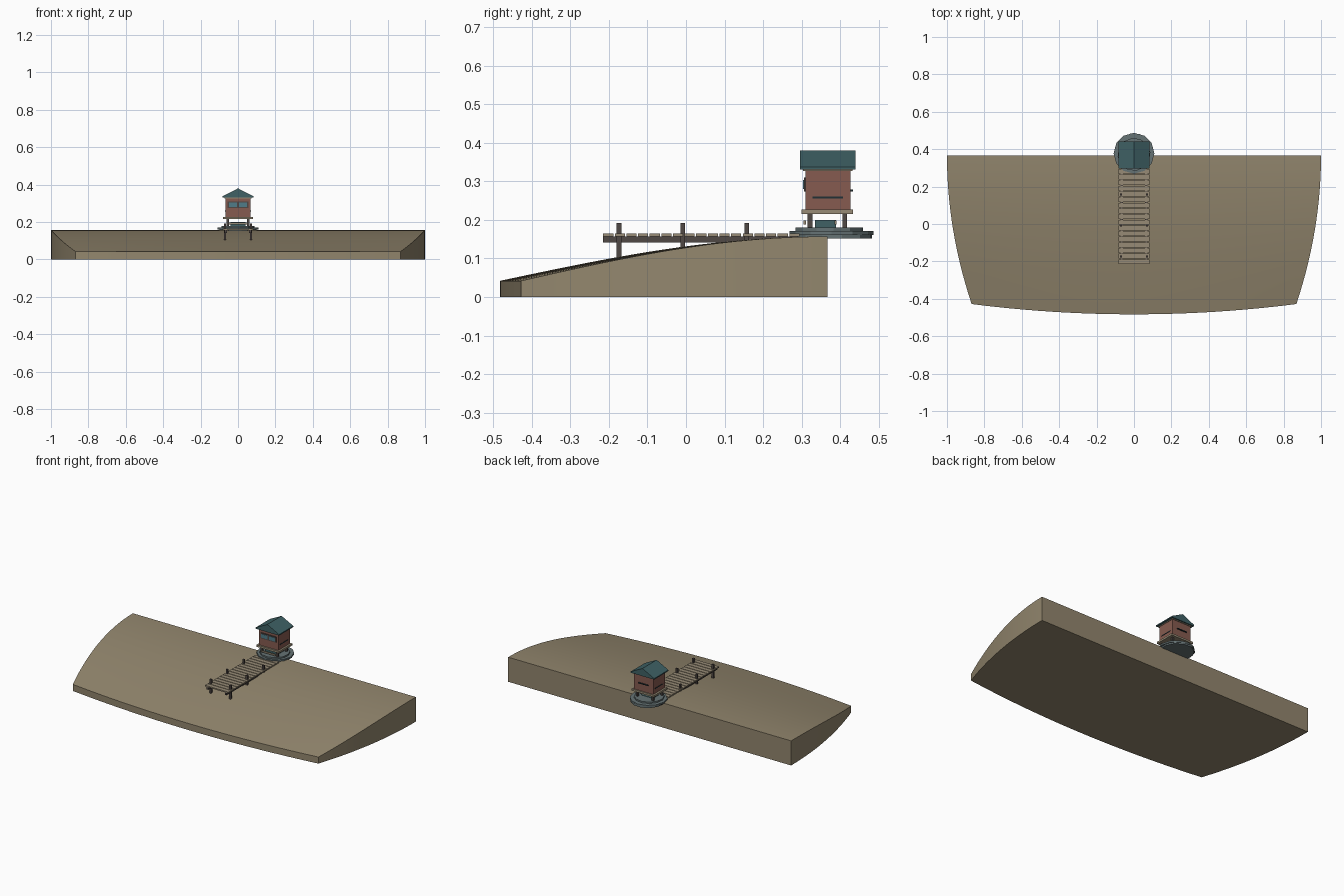
import bpy, bmesh, math
from mathutils import Matrix, Vector

cube = bpy.data.objects.get("Cube")
if cube:
    bpy.data.objects.remove(cube, do_unlink=True)


def material(name, r, g, b):
    m = bpy.data.materials.new(name)
    m.use_nodes = True
    m.diffuse_color = (r, g, b, 1)
    m.node_tree.nodes["Principled BSDF"].inputs["Base Color"].default_value = (r, g, b, 1)
    return m


SAND = material("sand", 0.29, 0.24, 0.155)
PLANK = material("weathered plank", 0.31, 0.26, 0.18)
DARK = material("dark timber", 0.08, 0.065, 0.06)
BRICK = material("red boards", 0.24, 0.105, 0.08)
TEAL = material("teal roof", 0.05, 0.12, 0.13)
STONE = material("grey stone", 0.13, 0.17, 0.175)
GLASS = material("blue glass", 0.08, 0.2, 0.25)
SLIT = material("dark slit", 0.015, 0.03, 0.035)


def finish(name, bm, mat):
    bmesh.ops.recalc_face_normals(bm, faces=bm.faces[:])
    mesh = bpy.data.meshes.new(name)
    bm.to_mesh(mesh)
    bm.free()
    mesh.materials.append(mat)
    ob = bpy.data.objects.new(name, mesh)
    bpy.context.collection.objects.link(ob)
    return ob


def box(name, mat, x, y, z):
    """Box given by its (low, high) range on each axis."""
    bm = bmesh.new()
    size = [r[1] - r[0] for r in (x, y, z)]
    mid = Vector([(r[0] + r[1]) / 2 for r in (x, y, z)])
    bmesh.ops.create_cube(bm, size=1, matrix=Matrix.Translation(mid) @ Matrix.Diagonal((*size, 1)))
    return finish(name, bm, mat)


def disc(name, mat, centre, radius, z, sides, turn=0):
    bm = bmesh.new()
    place = Matrix.Translation((*centre, sum(z) / 2)) @ Matrix.Rotation(turn, 4, "Z")
    bmesh.ops.create_cone(bm, cap_ends=True, segments=sides, radius1=radius, radius2=radius,
                          depth=z[1] - z[0], matrix=place)
    return finish(name, bm, mat)


# Sloping beach: curved top skin, extruded down to the ground
def beach():
    bm = bmesh.new()
    cols, rows = 24, 20
    back = 0.367
    grid = []
    for j in range(rows + 1):
        t = j / rows
        rise = math.sin(t * math.pi / 2)
        half = 0.868 + 0.132 * (1 - (1 - t) ** 2)
        row = []
        for i in range(cols + 1):
            u = 2 * i / cols - 1
            front = -0.483 + 0.055 * u * u
            row.append(bm.verts.new((u * half, front + (back - front) * t, 0.042 + 0.115 * rise)))
        grid.append(row)
    for a, b in zip(grid, grid[1:]):
        for i in range(cols):
            bm.faces.new((a[i], a[i + 1], b[i + 1], b[i]))
    skirt = bmesh.ops.extrude_face_region(bm, geom=bm.faces[:])
    for v in skirt["geom"]:
        if isinstance(v, bmesh.types.BMVert):
            v.co.z = 0
    ob = finish("beach", bm, SAND)
    bpy.ops.object.select_all(action="DESELECT")
    ob.select_set(True)
    bpy.context.view_layer.objects.active = ob
    bpy.ops.object.shade_smooth_by_angle(angle=math.radians(30))


beach()

# Boardwalk
pitch = 0.0302
for k in range(17):
    y = -0.215 + k * pitch
    box("walk_plank", PLANK, (-0.083, 0.083), (y, y + pitch - 0.004), (0.157, 0.165))
for s in (-1, 1):
    box("walk_beam", DARK, (s * 0.065 - 0.006, s * 0.065 + 0.006), (-0.215, 0.29), (0.142, 0.157))
    for y in (-0.174, -0.008, 0.158):
        box("walk_post", DARK, (s * 0.07 - 0.006, s * 0.07 + 0.006), (y - 0.006, y + 0.006), (0.01, 0.192))

# Stepped stone footing
CY = 0.372
disc("footing_bottom", STONE, (0, 0.385), 0.1, (0.152, 0.165), 12, 0.2)
disc("footing_middle", STONE, (0, CY + 0.006), 0.109, (0.161, 0.171), 12)
disc("footing_top", STONE, (0, CY), 0.088, (0.17, 0.18), 12, 0.13)

# Stilts, core and steps under the hut
for x in (-0.055, 0.055):
    for y in (0.322, 0.412):
        box("stilt", DARK, (x - 0.006, x + 0.006), (y - 0.006, y + 0.006), (0.175, 0.217))
box("under_core", TEAL, (-0.04, 0.04), (0.335, 0.39), (0.178, 0.2))
for y in (0.305, 0.385):
    box("under_rail", PLANK, (-0.052, 0.052), (y, y + 0.006), (0.188, 0.198))

# Hut body
box("floor", PLANK, (-0.08, 0.08), (0.3, 0.434), (0.215, 0.227))
box("walls", BRICK, (-0.068, 0.068), (0.31, 0.427), (0.227, 0.33))
box("wall_plate", PLANK, (-0.072, 0.072), (0.304, 0.432), (0.327, 0.333))

# Gable roof, ridge running front to back
bm = bmesh.new()
section = [(-0.083, 0.331), (0.083, 0.331), (0.083, 0.338), (0, 0.38), (-0.083, 0.338)]
face = bm.faces.new([bm.verts.new((x, 0.296, z)) for x, z in section])
ext = bmesh.ops.extrude_face_region(bm, geom=[face])
bmesh.ops.translate(bm, vec=(0, 0.144, 0), verts=[v for v in ext["geom"] if isinstance(v, bmesh.types.BMVert)])
finish("roof", bm, TEAL)

# Front windows with frame and sill
box("window_frame", DARK, (-0.055, 0.055), (0.306, 0.311), (0.274, 0.31))
for s in (-1, 1):
    box("window_pane", GLASS, (s * 0.027 - 0.022, s * 0.027 + 0.022), (0.304, 0.308), (0.28, 0.304))
    # Side wall slits
    box("side_slit", SLIT, (s * 0.068 - 0.002, s * 0.068 + 0.002), (0.328, 0.408), (0.256, 0.261))
box("back_slit", SLIT, (-0.035, 0.035), (0.425, 0.434), (0.274, 0.279))
